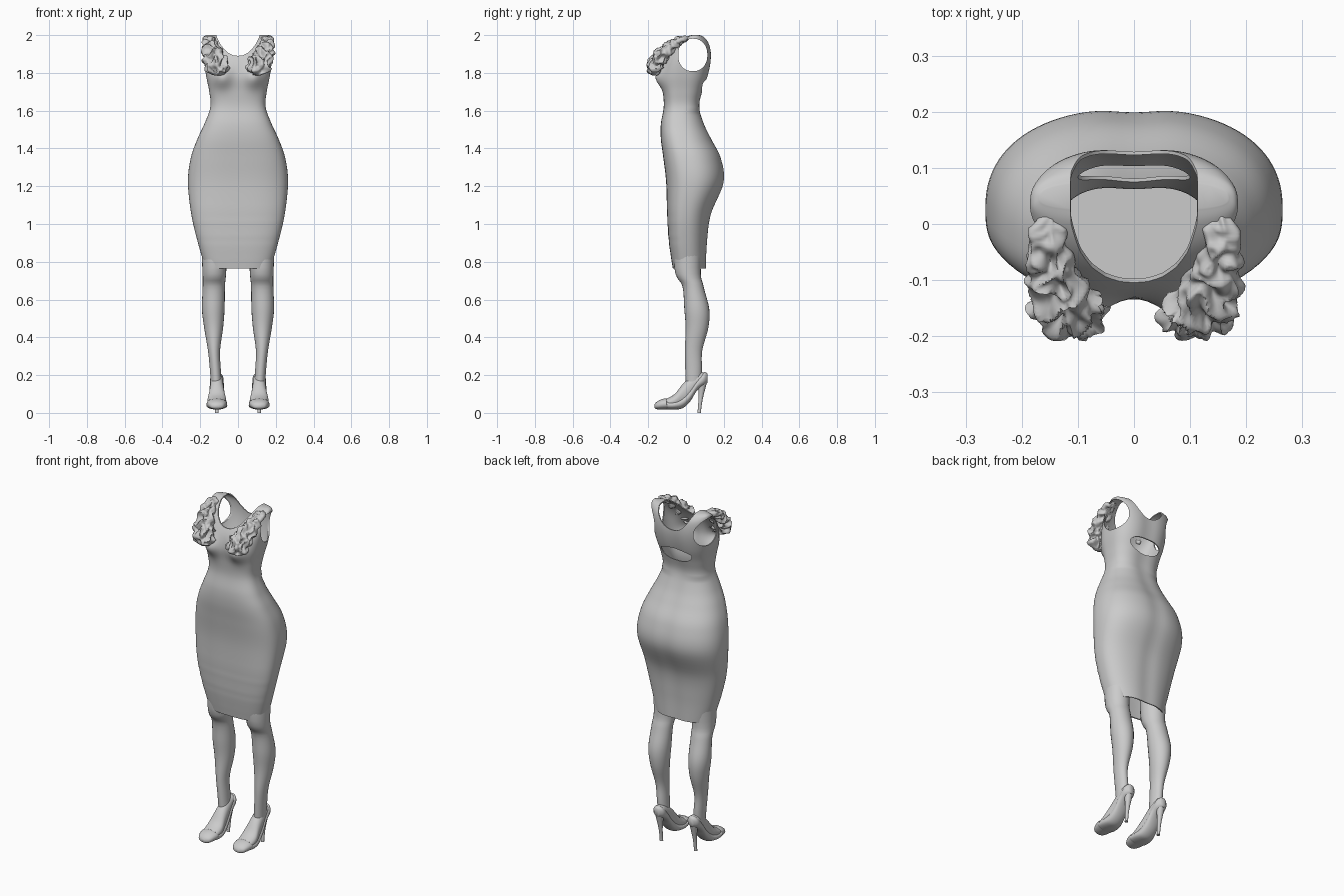
import bpy, bmesh, math
from mathutils import Vector, noise

if "Cube" in bpy.data.objects:
    bpy.data.objects.remove(bpy.data.objects["Cube"])


def finish(name, bm, angle=40):
    bmesh.ops.recalc_face_normals(bm, faces=bm.faces)
    me = bpy.data.meshes.new(name)
    bm.to_mesh(me)
    bm.free()
    ob = bpy.data.objects.new(name, me)
    bpy.context.collection.objects.link(ob)
    smooth(ob, angle)
    return ob


def smooth(ob, angle=40):
    bpy.ops.object.select_all(action='DESELECT')
    bpy.context.view_layer.objects.active = ob
    ob.select_set(True)
    bpy.ops.object.shade_smooth_by_angle(angle=math.radians(angle))


def loft(name, rings, cap_start=True, cap_end=True, angle=40):
    bm = bmesh.new()
    rows = [[bm.verts.new(p) for p in r] for r in rings]
    n = len(rows[0])
    for a, b in zip(rows, rows[1:]):
        for i in range(n):
            bm.faces.new((a[i], a[(i + 1) % n], b[(i + 1) % n], b[i]))
    if cap_start:
        bm.faces.new(rows[0])
    if cap_end:
        bm.faces.new(rows[-1])
    return finish(name, bm, angle)


def resample(rows, steps):
    """Smooth Catmull-Rom interpolation through rows of numbers."""
    out = []
    for i in range(len(rows) - 1):
        p = [rows[max(0, min(len(rows) - 1, i + k))] for k in (-1, 0, 1, 2)]
        for s in range(steps):
            t = s / steps
            out.append([0.5 * (2 * b + (c - a) * t + (2 * a - 5 * b + 4 * c - d) * t * t
                        + (3 * b - a - 3 * c + d) * t ** 3) for a, b, c, d in zip(*p)])
    return out + [list(rows[-1])]


def spow(v, e):
    return math.copysign(abs(v) ** e, v)


def gauss(d, r):
    return math.exp(-(d / r) ** 2)


# Dress profile: z, half width, front y, back y
PROFILE = [
    (0.765, .172, -.07, .11), (0.9, .212, -.09, .115), (1.05, .247, -.10, .135),
    (1.22, .265, -.105, .203), (1.35, .25, -.12, .188), (1.45, .215, -.133, .138),
    (1.53, .178, -.133, .10), (1.62, .146, -.118, .075), (1.70, .152, -.122, .09),
    (1.78, .168, -.13, .118), (1.85, .178, -.122, .133), (1.91, .184, -.092, .135),
    (1.96, .186, -.05, .125), (1.99, .183, -.005, .10), (2.0, .168, .025, .075)]


def body_ring(z, w, f, b, scale=1.0, n=96):
    mid = f + .43 * (b - f)
    ring = []
    for i in range(n):
        a = 2 * math.pi * i / n
        c, s = math.cos(a), math.sin(a)
        e = 2 / (2.8 if s < 0 else (2.3 if z < 1.6 else 2.7))
        x = w * spow(c, e)
        y = (b - mid if s > 0 else mid - f) * spow(s, e)
        if s < 0:   # bust
            y -= .037 * gauss(abs(x) - .085, .05) * gauss(z - 1.775, .055) * min(1, -s * 2)
            y += .0015 * math.sin(z * 150 + 8 * x * x) * gauss(z - .95, .1)
        else:       # seat cleft and spine
            y -= .007 * s * gauss(x, .05)
        ring.append((x * scale, mid + y * scale, z))
    return ring


rows = resample(PROFILE, 6)
dress = loft("dress", [body_ring(*r) for r in rows], cap_start=False)
sol = dress.modifiers.new("thickness", 'SOLIDIFY')
sol.thickness = .006
sol.offset = -1

# Hidden body closing the inside of the dress
loft("inner_body", [body_ring(*r, scale=.95) for r in rows if 1.05 <= r[0] <= 1.57])


# Openings: armholes, neckline and back cut-out
def prism(name, pts, axis, lo, hi):
    if axis == 'x':
        rings = [[(d, u, v) for u, v in pts] for d in (lo, hi)]
    else:
        rings = [[(u, d, v) for u, v in pts] for d in (lo, hi)]
    ob = loft(name, rings)
    ob.hide_render = True
    return ob


circle = [2 * math.pi * i / 48 for i in range(48)]
arm = [(.036 + .077 * spow(math.cos(a), .9), 1.895 + .086 * spow(math.sin(a), .9)) for a in circle]
half = [(.0, 1.89), (.025, 1.893), (.05, 1.905), (.075, 1.927), (.095, 1.955), (.112, 1.99), (.12, 2.05)]
neck = half + [(-x, z) for x, z in reversed(half[1:])]
hole = [(.1 * math.cos(a), 1.745 + (.03 if math.sin(a) > 0 else .052) * math.sin(a)) for a in circle]
cutters = [prism("armhole_cutter", arm, 'x', -.4, .4),
           prism("neck_cutter", neck, 'y', -.4, .4),
           prism("back_cutter", hole, 'y', .03, .4)]
bpy.context.view_layer.objects.active = dress
for c in cutters:
    m = dress.modifiers.new(c.name, 'BOOLEAN')
    m.object = c
    m.operation = 'DIFFERENCE'
    m.solver = 'EXACT'
for m in list(dress.modifiers):
    bpy.ops.object.modifier_apply(modifier=m.name)
for c in cutters:
    bpy.data.objects.remove(c)
smooth(dress)

# Legs: z, x, y, x radius, y radius
LEG = [(1.1, .125, .02, .08, .08), (.77, .125, .008, .064, .07), (.67, .128, .037, .059, .056),
       (.55, .131, .057, .06, .066), (.45, .129, .058, .05, .06), (.33, .127, .04, .032, .046),
       (.23, .12, .04, .029, .044), (.14, .114, .04, .029, .04)]
# Foot: y, bottom z, top z, half width
FOOT = [(-.155, .03, .045, .012), (-.145, .025, .056, .032), (-.11, .025, .072, .046),
        (-.06, .027, .10, .05), (-.02, .032, .15, .042), (.02, .067, .19, .036),
        (.06, .13, .21, .032), (.09, .155, .215, .028), (.105, .17, .20, .014)]
# Shoe: same layout, low-cut over the instep
SHOE = [(-.168, .028, .042, .01), (-.158, .02, .056, .034), (-.135, .018, .07, .047),
        (-.105, .018, .077, .054), (-.098, .018, .066, .055), (-.06, .018, .066, .055),
        (-.02, .024, .085, .047), (.02, .058, .125, .041), (.06, .12, .18, .037),
        (.095, .145, .215, .034), (.115, .16, .207, .016)]
# Stiletto: z, y, radius
HEEL = [(0, .07, .010), (.015, .071, .009), (.07, .077, .011), (.12, .083, .017), (.18, .088, .027)]
# Ruffle spine: x, y, z, half width, thickness
RUFFLE = [(.108, -.165, 1.785, .05, .03), (.112, -.162, 1.84, .06, .035),
          (.128, -.13, 1.89, .055, .034), (.145, -.085, 1.935, .042, .028),
          (.154, -.04, 1.968, .034, .02), (.154, .02, 1.987, .026, .01)]
ring24 = [2 * math.pi * i / 24 for i in range(24)]


def lengthwise(name, table, s):
    loft(name, [[(s * (.112 + w * math.cos(a)), y, (lo + hi) / 2 + (hi - lo) / 2 * spow(math.sin(a), .85))
                 for a in ring24] for y, lo, hi, w in resample(table, 4)], angle=60)


def ruffle(name, s):
    sp = resample(RUFFLE, 14)
    rings, n = [], 72
    for i, (x, y, z, w, th) in enumerate(sp):
        p, q = sp[max(0, i - 1)], sp[min(len(sp) - 1, i + 1)]
        tan = Vector((0, q[1] - p[1], q[2] - p[2])).normalized()
        nor = Vector((0, -tan.z, tan.y))
        t = i / (len(sp) - 1)
        end = max(.08, min(1, math.sqrt(min(t, 1 - t) / .1)))
        ring = []
        for k in range(n):
            a = 2 * math.pi * k / n
            d = Vector((math.cos(a), 0, 0)) + nor * math.sin(a)
            base = Vector((x + w * end * math.cos(a), y, z)) + nor * th * end * math.sin(a)
            # deep crumpled folds
            q3 = Vector((base.x * 38 + 9 * s, base.y * 26, base.z * 24))
            q3 += .7 * noise.noise_vector(q3 * .6)
            fold = .5 - 2.2 * abs(noise.noise(q3))
            fold += .35 * math.sin(34 * t + 4 * math.cos(a))
            v = base + d * fold * .55 * th * end
            ring.append((s * v.x, max(v.y, -.212), min(v.z, 2.0)))
        rings.append(ring)
    loft(name, rings, angle=70)


for side, s in (("left", 1), ("right", -1)):
    loft(side + "_leg", [[(s * (x + rx * math.cos(a)), y + ry * math.sin(a), z) for a in ring24]
                         for z, x, y, rx, ry in resample(LEG, 5)])
    lengthwise(side + "_foot", FOOT, s)
    lengthwise(side + "_shoe", SHOE, s)
    loft(side + "_heel", [[(s * .112 + r * math.cos(a), y + r * math.sin(a), z) for a in ring24]
                          for z, y, r in resample(HEEL, 3)])
    ruffle(side + "_ruffle", s)
